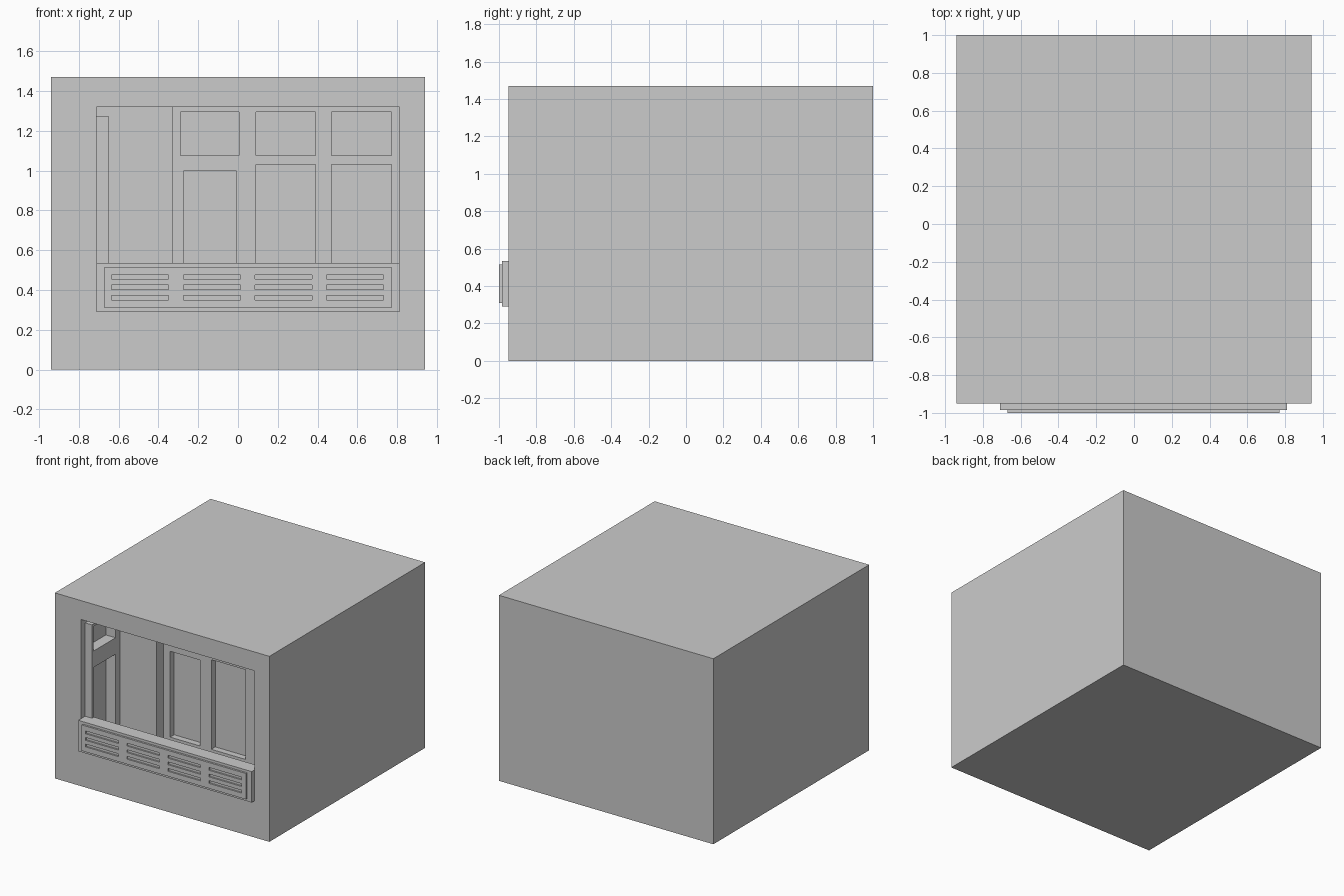
import bpy

if "Cube" in bpy.data.objects:
    bpy.data.objects.remove(bpy.data.objects["Cube"])


def box(name, x, y, z):
    """Axis-aligned box from (min, max) ranges."""
    bpy.ops.mesh.primitive_cube_add(size=1)
    ob = bpy.context.object
    ob.name = name
    ob.location = (sum(x) / 2, sum(y) / 2, sum(z) / 2)
    ob.scale = (x[1] - x[0], y[1] - y[0], z[1] - z[0])
    bpy.ops.object.transform_apply(location=True, rotation=True, scale=True)
    return ob


def cut(target, x, y, z):
    """Subtract a box from the target."""
    cutter = box("cutter", x, y, z)
    mod = target.modifiers.new("cut", 'BOOLEAN')
    mod.operation = 'DIFFERENCE'
    mod.solver = 'EXACT'
    mod.object = cutter
    bpy.context.view_layer.objects.active = target
    bpy.ops.object.modifier_apply(modifier=mod.name)
    bpy.data.objects.remove(cutter, do_unlink=True)


FRONT = -0.95
NEAR_WALL = FRONT + 0.40    # rear wall of the balcony, left part
FAR_WALL = FRONT + 0.487    # rear wall, right part
PANE = FAR_WALL + 0.05      # back of the door and window recesses
FLOOR, CEILING = 0.29, 1.32

# Building block with the balcony hollowed out
body = box("building_block", (-0.94, 0.94), (FRONT, 1.0), (0, 1.47))
cut(body, (-0.71, 0.81), (-1.1, FRONT + 0.05), (FLOOR, CEILING))
cut(body, (-0.65, 0.81), (-1.1, NEAR_WALL), (FLOOR, CEILING))
cut(body, (-0.71, 0.81), (-1.1, NEAR_WALL), (1.275, CEILING))
cut(body, (-0.33, 0.81), (-1.1, FAR_WALL), (FLOOR, CEILING))

# Upper windows and lower doors in the rear wall
for x in ((-0.29, 0.005), (0.09, 0.39), (0.47, 0.77)):
    cut(body, x, (FAR_WALL - 0.1, PANE), (1.075, 1.295))
for x, top in (((-0.27, -0.01), 1.0), ((0.09, 0.39), 1.03), ((0.47, 0.77), 1.03)):
    cut(body, x, (FAR_WALL - 0.1, PANE), (0.32, top))

# Window and door in the left side wall
for z in ((1.06, 1.255), (0.32, 0.93)):
    cut(body, (-0.735, -0.6), (FRONT + 0.07, FRONT + 0.345), z)

# Parapet
box("balcony_parapet", (-0.71, 0.81), (-0.985, -0.875), (FLOOR, 0.535))

# Raised front panel with four columns of three slots
panel = box("parapet_panel", (-0.67, 0.77), (-1.0, -0.98), (0.31, 0.515))
for col in range(4):
    for row in range(3):
        x0, z0 = -0.635 + 0.36 * col, 0.35 + 0.052 * row
        cut(panel, (x0, x0 + 0.287), (-1.1, -0.988), (z0, z0 + 0.022))
